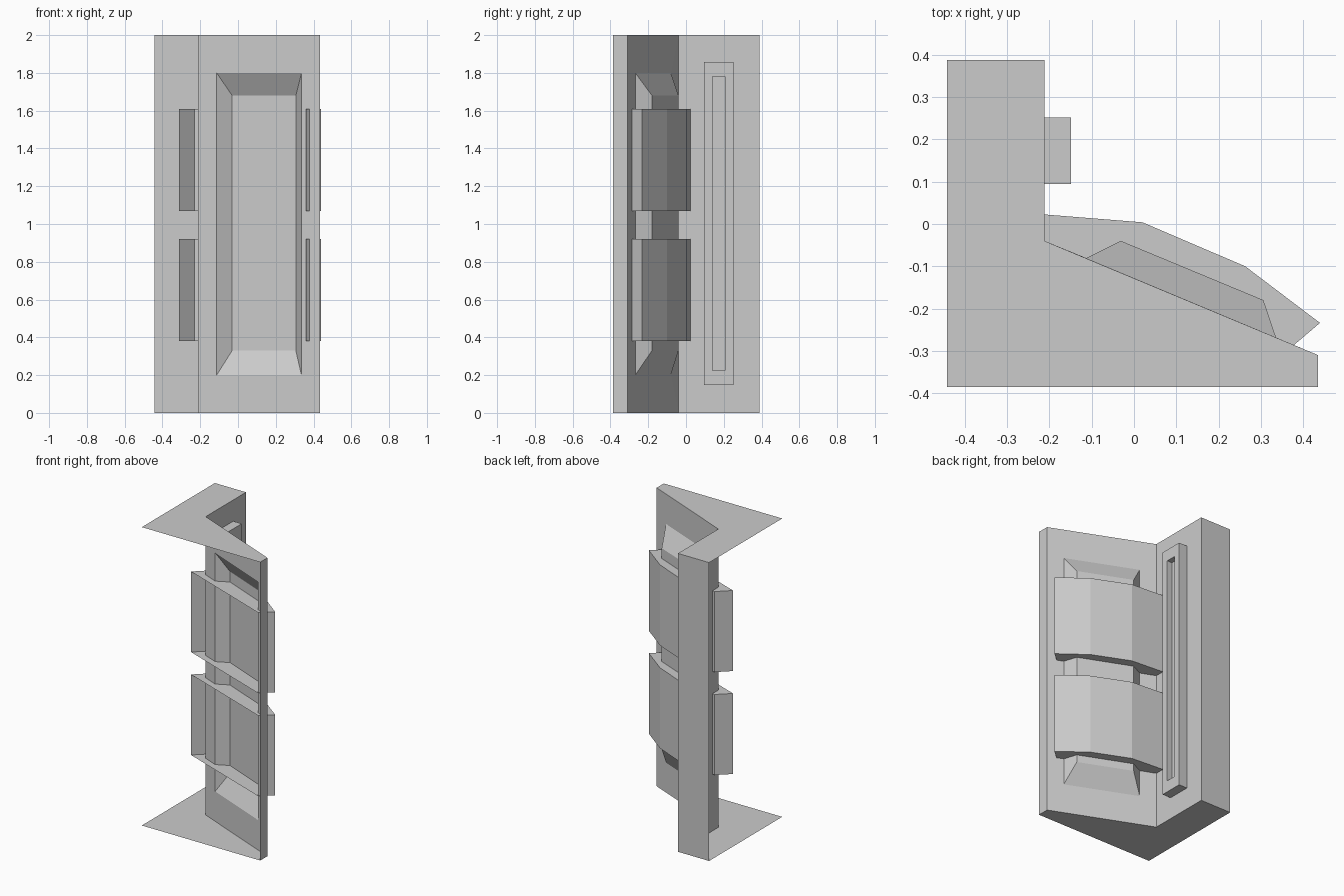
import bpy, bmesh

if "Cube" in bpy.data.objects:
    bpy.data.objects.remove(bpy.data.objects["Cube"])


def make_object(name, bm):
    bmesh.ops.remove_doubles(bm, verts=bm.verts, dist=1e-5)
    bmesh.ops.recalc_face_normals(bm, faces=bm.faces)
    mesh = bpy.data.meshes.new(name)
    bm.to_mesh(mesh)
    bm.free()
    obj = bpy.data.objects.new(name, mesh)
    bpy.context.collection.objects.link(obj)
    return obj


def face(bm, points):
    return bm.faces.new([bm.verts.new(p) for p in points])


def bridge(bm, a, b):
    """Quads between two closed loops of equal length."""
    for i in range(len(a)):
        j = (i + 1) % len(a)
        face(bm, (a[i], a[j], b[j], b[i]))


def open_extrusion(bm, profile, z0, z1, sides):
    """Cap a plan profile and wall only its first few edges, leaving the back open."""
    for z in (z0, z1):
        face(bm, [(x, y, z) for x, y in profile])
    for (ax, ay), (bx, by) in sides:
        face(bm, ((ax, ay, z0), (bx, by, z0), (bx, by, z1), (ax, ay, z1)))


def panel_y(x):
    return -0.04 - (x + 0.21) * 0.27 / 0.645


def xz_loop(x0, y0, x1, y1, z0, z1):
    return [(x0, y0, z0), (x1, y1, z0), (x1, y1, z1), (x0, y0, z1)]


# Corner shell, open at the front and left, with a raised slanted panel
plan = [(-0.443, 0.388), (-0.212, 0.388), (-0.212, -0.04),
        (0.435, panel_y(0.435)), (0.435, -0.386), (-0.443, -0.386)]
bm = bmesh.new()
walls = [(plan[i], plan[i + 1]) for i in (0, 1, 3)]
open_extrusion(bm, plan, 0, 2, walls)
outer = xz_loop(*plan[2], *plan[3], 0, 2)
base = xz_loop(-0.113, panel_y(-0.113), 0.336, panel_y(0.336), 0.2, 1.8)
crown = xz_loop(-0.031, -0.04, 0.306, -0.18, 0.33, 1.68)
bridge(bm, outer, base)
bridge(bm, base, crown)
face(bm, crown)
make_object("corner_shell", bm)

# Two faceted bands wrapped over the panel, open on the inside
band = [(-0.312, -0.052), (-0.23, 0.024), (0.02, 0.004),
        (0.263, -0.1), (0.44, -0.234), (0.36, -0.302)]
for name, z0 in (("lower_band", 0.38), ("upper_band", 1.07)):
    bm = bmesh.new()
    open_extrusion(bm, band, z0, z0 + 0.54, list(zip(band, band[1:])))
    make_object(name, bm)


# Long slotted frame on the side wall
def yz_loop(x, y0, y1, z0, z1):
    return [(x, y0, z0), (x, y1, z0), (x, y1, z1), (x, y0, z1)]


bm = bmesh.new()
loops = [yz_loop(-0.212, 0.095, 0.252, 0.147, 1.858),
         yz_loop(-0.149, 0.095, 0.252, 0.147, 1.858),
         yz_loop(-0.149, 0.139, 0.207, 0.225, 1.78),
         yz_loop(-0.187, 0.139, 0.207, 0.225, 1.78)]
for a, b in zip(loops, loops[1:]):
    bridge(bm, a, b)
face(bm, loops[-1])
make_object("slotted_frame", bm)
